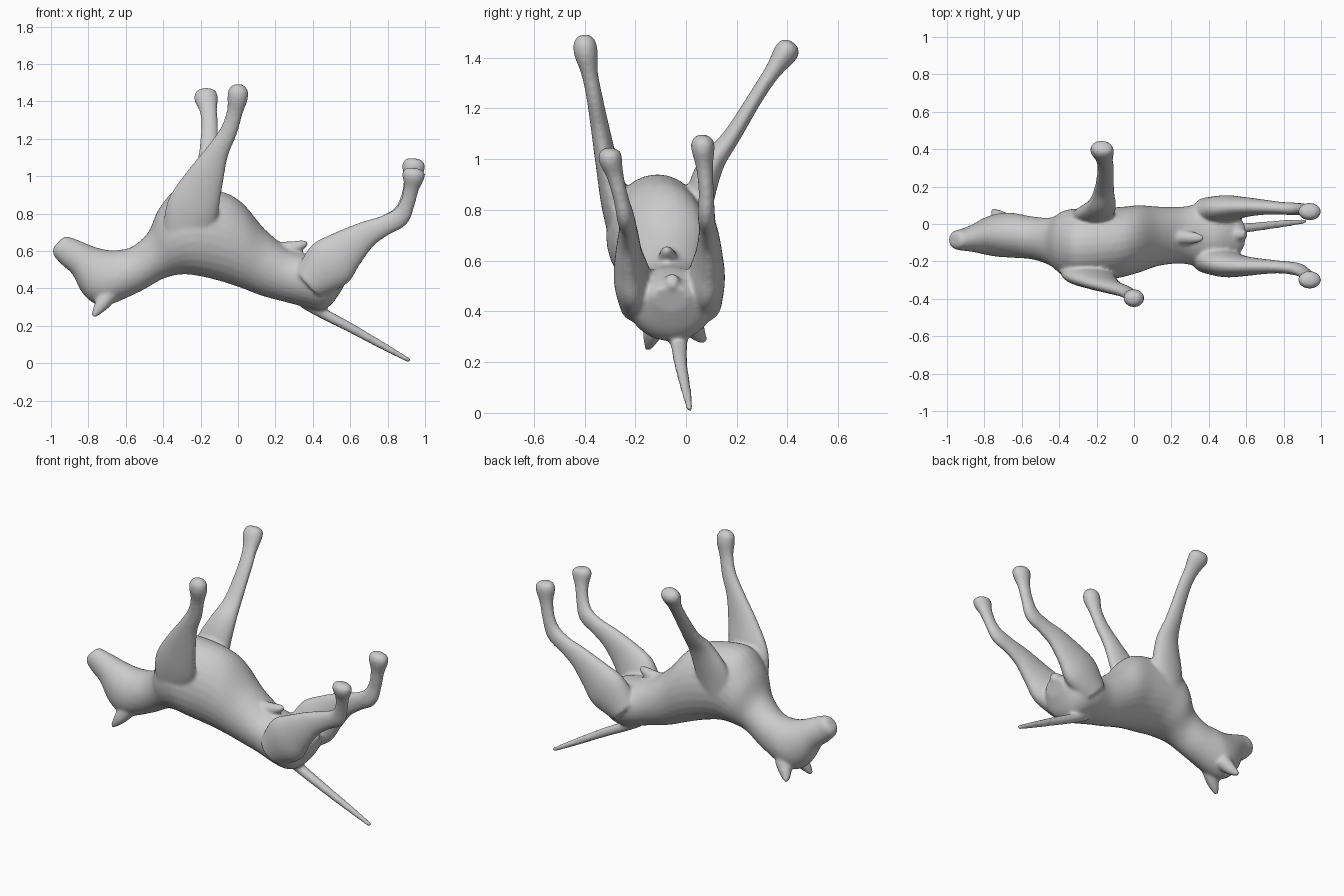
import bpy, bmesh, math
from mathutils import Vector

SEG = 28
bm = bmesh.new()


def smooth_path(pts, steps=5):
    """Catmull-Rom interpolation of tuples of any length."""
    out = []
    for i in range(len(pts) - 1):
        a, b = pts[max(i - 1, 0)], pts[i]
        c, d = pts[i + 1], pts[min(i + 2, len(pts) - 1)]
        for k in range(steps):
            t = k / steps
            out.append([0.5 * (2 * q + (r - p) * t + (2 * p - 5 * q + 4 * r - s) * t * t
                               + (3 * q - p - 3 * r + s) * t ** 3)
                        for p, q, r, s in zip(a, b, c, d)])
    out.append(list(pts[-1]))
    return out


def skin(rings):
    """Closed loft through rings given as (centre, axis u, axis v)."""
    loops = []
    for c, u, v in rings:
        loops.append([bm.verts.new(c + u * math.cos(2 * math.pi * i / SEG)
                                   + v * math.sin(2 * math.pi * i / SEG)) for i in range(SEG)])
    faces = [bm.faces.new(loops[0][::-1]), bm.faces.new(loops[-1])]
    for a, b in zip(loops, loops[1:]):
        for i in range(SEG):
            j = (i + 1) % SEG
            faces.append(bm.faces.new((a[i], a[j], b[j], b[i])))
    bmesh.ops.recalc_face_normals(bm, faces=faces)


def limb(pts):
    """Tube from (x, y, z, sideways radius, lengthwise radius)."""
    pts = smooth_path(pts)
    rings = []
    for i, p in enumerate(pts):
        t = (Vector(pts[min(i + 1, len(pts) - 1)][:3]) - Vector(pts[max(i - 1, 0)][:3])).normalized()
        u = Vector((0, 1, 0))
        u = (u - t * u.dot(t)).normalized()
        rings.append((Vector(p[:3]), u * p[3], t.cross(u) * p[4]))
    skin(rings)


# head, neck and torso: belly x z, back x z, centre y, half width
trunk = [
    (-.945, .665, -.99, .615, -.085, .028),
    (-.92, .678, -.985, .575, -.085, .05),
    (-.88, .668, -.94, .525, -.083, .06),
    (-.83, .648, -.885, .475, -.075, .075),
    (-.76, .62, -.835, .38, -.065, .098),
    (-.69, .605, -.77, .32, -.06, .115),
    (-.62, .608, -.69, .312, -.06, .12),
    (-.56, .627, -.52, .385, -.075, .115),
    (-.48, .70, -.40, .452, -.095, .13),
    (-.42, .83, -.30, .475, -.105, .18),
    (-.31, .935, -.20, .465, -.115, .20),
    (-.10, .92, -.08, .435, -.10, .19),
    (.02, .86, .03, .398, -.08, .18),
    (.14, .72, .13, .36, -.065, .158),
    (.26, .622, .25, .328, -.06, .152),
    (.36, .585, .36, .30, -.06, .17),
    (.46, .57, .44, .283, -.06, .165),
    (.55, .53, .50, .315, -.06, .14),
    (.60, .50, .56, .40, -.06, .07)]
rings = []
for bx, bz, kx, kz, y, w in smooth_path(trunk):
    belly, back = Vector((bx, y, bz)), Vector((kx, y, kz))
    rings.append(((belly + back) / 2, Vector((0, w, 0)), (belly - back) / 2))
skin(rings)

# hind legs: shared side profile, own sideways positions
hind = [(.38, .43, .08, .10), (.49, .53, .072, .14), (.58, .61, .055, .11),
        (.68, .685, .042, .075), (.78, .735, .034, .055), (.865, .785, .034, .052),
        (.905, .87, .03, .04), (.927, .97, .034, .042), (.938, 1.04, .046, .06),
        (.94, 1.075, .042, .056), (.942, 1.095, .02, .03)]
for drop, ys in ((0, (.06, .082, .09, .09, .085, .08, .08, .073, .067, .065, .065)),
                 (.045, (-.18, -.213, -.225, -.227, -.23, -.24, -.258, -.28, -.297, -.302, -.303))):
    limb([(x, y, z - drop * max(0, (z - .75) / .3), a, b) for (x, z, a, b), y in zip(hind, ys)])

# front legs
limb([(-.25, .02, .66, .06, .11), (-.215, .05, .83, .058, .11), (-.175, .10, .98, .05, .08),
      (-.16, .18, 1.09, .035, .055), (-.152, .285, 1.26, .03, .045), (-.158, .345, 1.35, .034, .047),
      (-.17, .39, 1.415, .048, .063), (-.178, .41, 1.445, .042, .055), (-.18, .42, 1.46, .02, .03)])
limb([(-.28, -.235, .66, .06, .12), (-.245, -.275, .82, .058, .14), (-.18, -.312, .98, .044, .105),
      (-.11, -.34, 1.13, .036, .062), (-.05, -.36, 1.24, .032, .047), (-.018, -.38, 1.34, .033, .043),
      (-.002, -.395, 1.42, .047, .055), (.0, -.40, 1.465, .042, .05), (.0, -.402, 1.49, .02, .025)])

# tail
limb([(.36, -.03, .33, .04, .04), (.44, -.028, .275, .034, .03), (.60, -.02, .19, .026, .026),
      (.78, .0, .09, .02, .02), (.92, .015, .012, .013, .012)])

# ears
limb([(-.69, -.11, .37, .05, .05), (-.735, -.135, .305, .036, .036), (-.775, -.15, .25, .012, .012)])
limb([(-.69, .01, .37, .05, .05), (-.73, .045, .315, .034, .034), (-.755, .075, .28, .012, .012)])

# belly sheath and rear bump
limb([(.18, -.07, .62, .03, .03), (.28, -.072, .615, .036, .036), (.345, -.075, .635, .025, .025),
      (.37, -.075, .65, .01, .01)])
limb([(.50, -.055, .47, .04, .05), (.56, -.055, .505, .038, .045), (.60, -.055, .525, .02, .025)])

# fuse all parts into one soft skin
mesh = bpy.data.meshes.new("animal_on_its_back")
bm.to_mesh(mesh)
bm.free()
animal = bpy.data.objects.new("animal_on_its_back", mesh)
bpy.context.collection.objects.link(animal)
fuse = animal.modifiers.new("fuse", 'REMESH')
fuse.mode = 'VOXEL'
fuse.voxel_size = .01
fuse.use_smooth_shade = True
soften = animal.modifiers.new("soften", 'SMOOTH')
soften.factor = .5
soften.iterations = 6
